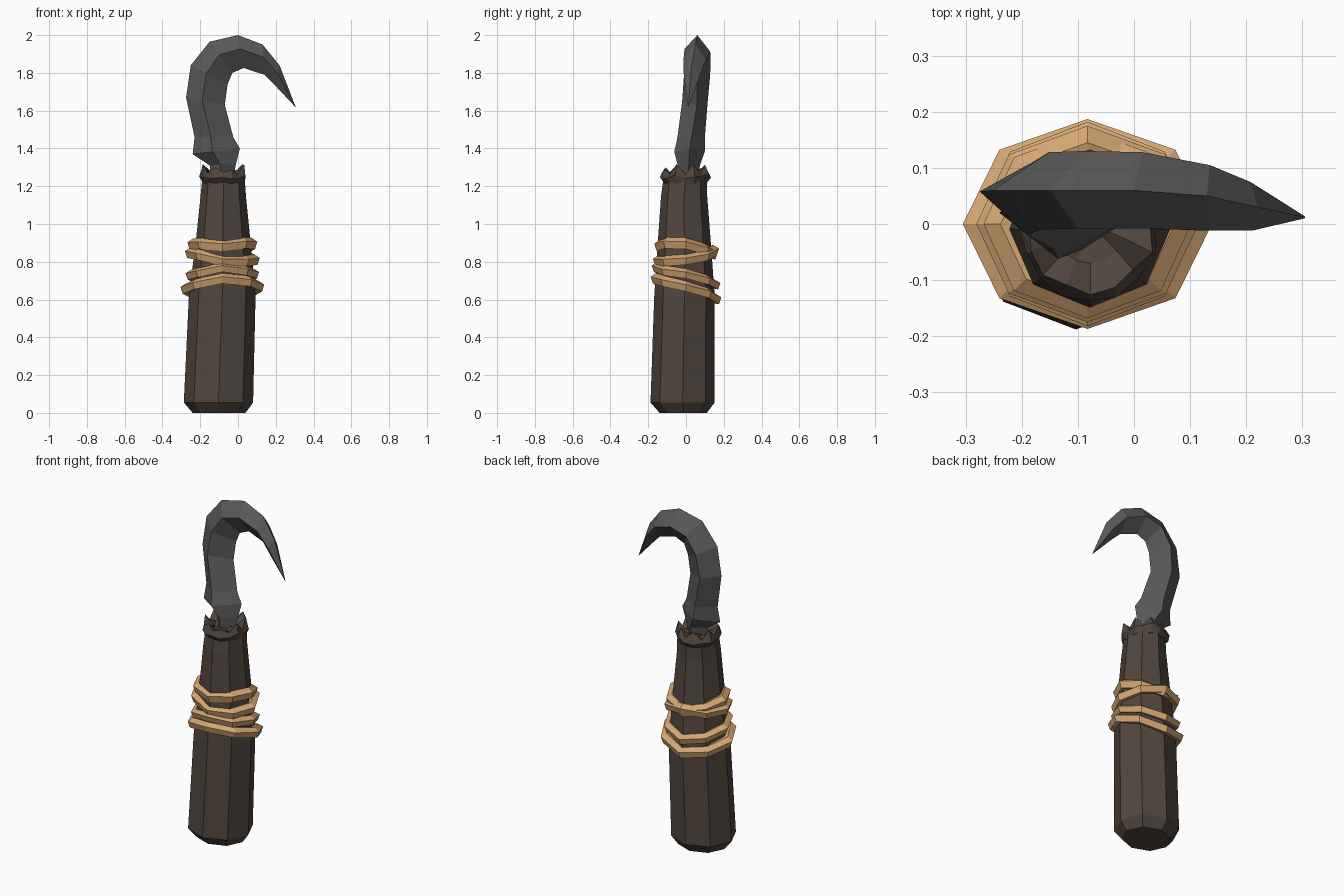
import bpy, bmesh, math, random
from mathutils import Vector

if "Cube" in bpy.data.objects:
    bpy.data.objects.remove(bpy.data.objects["Cube"])

random.seed(4)


def material(name, rgb):
    m = bpy.data.materials.new(name)
    m.diffuse_color = (*rgb, 1)
    m.use_nodes = True
    m.node_tree.nodes["Principled BSDF"].inputs["Base Color"].default_value = m.diffuse_color
    return m


wood = material("dark wood", (0.082, 0.061, 0.048))
steel = material("grey steel", (0.10, 0.10, 0.10))
rope = material("tan rope", (0.65, 0.38, 0.17))


def loft(name, rings, mat, cap=True, closed=False):
    """Skin a list of equal-sized vertex rings; optionally join last to first."""
    bm = bmesh.new()
    vs = [[bm.verts.new(p) for p in ring] for ring in rings]
    n = len(vs[0])
    pairs = list(zip(vs, vs[1:])) + ([(vs[-1], vs[0])] if closed else [])
    for a, b in pairs:
        for i in range(n):
            j = (i + 1) % n
            bm.faces.new((a[i], a[j], b[j], b[i]))
    if cap and not closed:
        bm.faces.new(vs[0][::-1])
        bm.faces.new(vs[-1])
    bmesh.ops.remove_doubles(bm, verts=bm.verts, dist=1e-5)
    bmesh.ops.recalc_face_normals(bm, faces=bm.faces)
    me = bpy.data.meshes.new(name)
    bm.to_mesh(me)
    bm.free()
    me.materials.append(mat)
    ob = bpy.data.objects.new(name, me)
    bpy.context.collection.objects.link(ob)
    return ob


def oval(x0, x1, y0, y1, z, n=8):
    cx, cy, rx, ry = (x0 + x1) / 2, (y0 + y1) / 2, (x1 - x0) / 2, (y1 - y0) / 2
    return [Vector((cx + rx * math.cos(2 * math.pi * i / n),
                    cy + ry * math.sin(2 * math.pi * i / n), z)) for i in range(n)]


# Handle: leaning eight-sided shaft with a chamfered foot
handle = [
    oval(-0.24, 0.04, -0.14, 0.11, 0.0),
    oval(-0.287, 0.08, -0.188, 0.152, 0.055),
    oval(-0.26, 0.093, -0.168, 0.152, 0.62),
    oval(-0.222, 0.065, -0.148, 0.13, 0.92),
    oval(-0.198, 0.042, -0.132, 0.112, 1.15),
    oval(-0.19, 0.036, -0.12, 0.112, 1.235),
]
loft("handle", handle, wood)

# Splintered rim: flared crown with ragged peaks and a sunken middle
n = 16
rim = [oval(-0.185, 0.032, -0.115, 0.108, 1.215, n),
       oval(-0.212, 0.05, -0.142, 0.132, 1.255, n),
       oval(-0.195, 0.04, -0.125, 0.118, 1.28, n),
       oval(-0.145, -0.01, -0.07, 0.07, 1.262, n),
       oval(-0.09, -0.065, -0.012, 0.012, 1.25, n)]
for i in range(n):
    rim[1][i].z += random.uniform(-0.02, 0.015)
    rim[2][i].z += random.uniform(0.005, 0.04) if i % 2 else random.uniform(-0.02, 0.0)
    rim[3][i].z += random.uniform(-0.015, 0.02)
    c = Vector((-0.078, -0.004, 0))
    for ring in rim[1:3]:
        s = random.uniform(0.9, 1.02)
        ring[i].x = c.x + (ring[i].x - c.x) * s
        ring[i].y = c.y + (ring[i].y - c.y) * s
loft("splintered_rim", rim, wood)

# Hook blade: diamond section swept between outer and inner edges
# (outer x, z, inner x, z, edge y, front ridge y, back ridge y)
blade = [
    (-0.14, 1.23, -0.03, 1.23, 0.01, -0.04, 0.06),
    (-0.15, 1.31, -0.01, 1.32, 0.015, -0.045, 0.075),
    (-0.24, 1.37, 0.01, 1.40, 0.02, -0.062, 0.10),
    (-0.23, 1.46, -0.025, 1.46, 0.03, -0.045, 0.10),
    (-0.275, 1.67, -0.07, 1.63, 0.058, -0.02, 0.115),
    (-0.25, 1.84, -0.055, 1.74, 0.06, -0.01, 0.128),
    (-0.15, 1.965, -0.03, 1.80, 0.06, -0.008, 0.13),
    (0.0, 2.0, 0.03, 1.826, 0.06, -0.008, 0.128),
    (0.13, 1.95, 0.14, 1.79, 0.05, -0.012, 0.105),
    (0.22, 1.84, 0.195, 1.735, 0.03, -0.012, 0.075),
    (0.305, 1.62, 0.303, 1.62, 0.012, 0.010, 0.014),
]
sections = []
for ox, oz, ix, iz, ey, fy, by in blade:
    def mix(t, y):
        return Vector((ox + (ix - ox) * t, y, oz + (iz - oz) * t))
    sections.append([mix(0, ey), mix(0.42, fy), mix(1, ey), mix(0.5, by)])
loft("hook_blade", sections, steel)

# Rope wraps: tilted eight-sided loops
# (front z, right z, back z, left z, outer radius x, outer radius y, half height)
wraps = [
    (0.885, 0.905, 0.835, 0.895, 0.185, 0.168, 0.03),
    (0.81, 0.815, 0.862, 0.85, 0.198, 0.175, 0.028),
    (0.765, 0.745, 0.675, 0.735, 0.195, 0.182, 0.026),
    (0.72, 0.675, 0.61, 0.655, 0.222, 0.187, 0.028),
]
for k, (zf, zr, zb, zl, rx, ry, h) in enumerate(wraps):
    quarter = [zr, zb, zl, zf]
    rings = []
    for i in range(8):
        a = i * math.pi / 4
        q = i // 2
        z = quarter[q] if i % 2 == 0 else (quarter[q] + quarter[(q + 1) % 4]) / 2
        z += random.uniform(-0.008, 0.008)
        co, si = math.cos(a), math.sin(a)

        def point(inset, dz):
            return Vector((-0.083 + (rx - inset) * co, (ry - inset) * si, z + dz))
        rings.append([point(0.05, -h * 0.7), point(0.012, -h), point(0, h * 0.3),
                      point(0.03, h), point(0.055, h * 0.8)])
    loft(f"rope_wrap_{k + 1}", rings, rope, closed=True)
